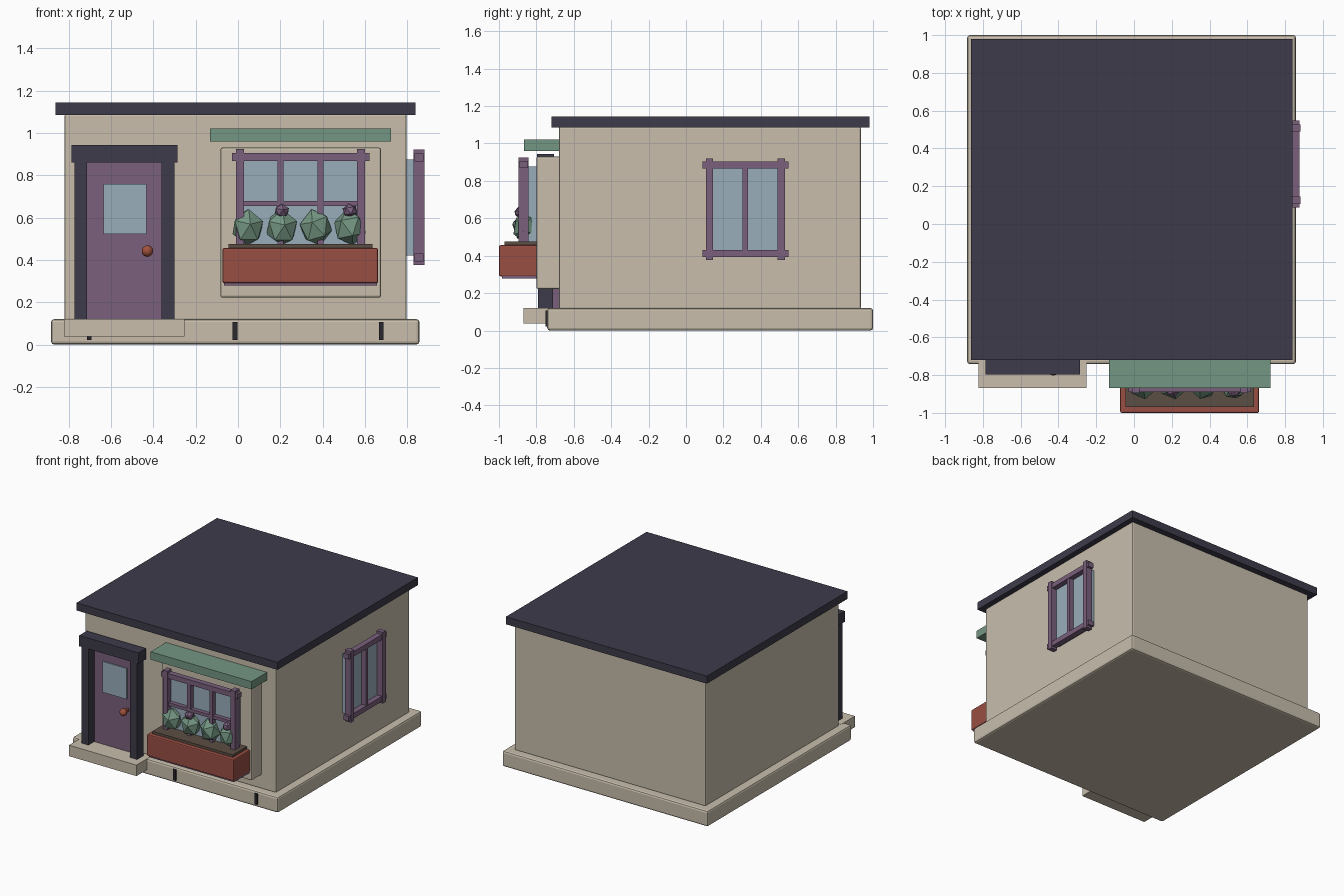
import bpy, bmesh, math, random
from mathutils import Euler

if "Cube" in bpy.data.objects:
    bpy.data.objects.remove(bpy.data.objects["Cube"])

random.seed(4)


def material(name, rgb):
    """Flat colour from 0-255 sRGB values."""
    m = bpy.data.materials.new(name)
    lin = [((c / 255 + 0.055) / 1.055) ** 2.4 for c in rgb]
    m.diffuse_color = (*lin, 1)
    m.use_nodes = True
    m.node_tree.nodes["Principled BSDF"].inputs["Base Color"].default_value = m.diffuse_color
    return m


CREAM = material("cream_plaster", (200, 190, 172))
SLATE = material("dark_slate", (61, 59, 74))
PURPLE = material("plum_paint", (122, 96, 125))
GLASS = material("pale_blue_glass", (152, 174, 187))
GREEN = material("sage_green", (116, 150, 130))
RED = material("terracotta", (153, 78, 67))
SOIL = material("soil_brown", (92, 78, 68))
COPPER = material("copper", (160, 82, 60))
CHARCOAL = material("charcoal", (40, 40, 47))


def finish(bm, name, mat):
    mesh = bpy.data.meshes.new(name)
    bm.to_mesh(mesh)
    bm.free()
    mesh.materials.append(mat)
    ob = bpy.data.objects.new(name, mesh)
    bpy.context.collection.objects.link(ob)
    return ob


def box(name, mat, xs, ys, zs, bevel=0):
    """Box spanning the given x, y and z ranges."""
    bm = bmesh.new()
    bmesh.ops.create_cube(bm, size=1)
    for v in bm.verts:
        v.co = [r[0] + (c + 0.5) * (r[1] - r[0]) for c, r in zip(v.co, (xs, ys, zs))]
    ob = finish(bm, name, mat)
    if bevel:
        mod = ob.modifiers.new("soft_edges", 'BEVEL')
        mod.width = bevel
        mod.segments = 2
    return ob


def ico(name, mat, loc, scale, rot=(0, 0, 0), subdivisions=1, floor=None):
    """Faceted ball, optionally flattened where it meets the floor height."""
    bm = bmesh.new()
    bmesh.ops.create_icosphere(bm, subdivisions=subdivisions, radius=1)
    turn = Euler(rot).to_matrix()
    for v in bm.verts:
        p = turn @ v.co
        v.co = [l + s * c for l, s, c in zip(loc, scale, p)]
        if floor is not None:
            v.co.z = max(v.co.z, floor)
    return finish(bm, name, mat)


# Building shell
box("foundation", CREAM, (-0.883, 0.857), (-0.742, 1.0), (0, 0.12), 0.014)
box("walls", CREAM, (-0.82, 0.797), (-0.68, 0.935), (0.115, 1.088), 0.009)
box("roof", SLATE, (-0.863, 0.838), (-0.72, 0.98), (1.085, 1.143))

# Foundation joints
for x in (-0.702, -0.014, 0.676):
    box("foundation_joint", CHARCOAL, (x - 0.011, x + 0.011), (-0.75, -0.741), (0.022, 0.106))

# Entrance
box("door_step", CREAM, (-0.823, -0.252), (-0.868, -0.70), (0.037, 0.121))
box("door", PURPLE, (-0.74, -0.335), (-0.72, -0.675), (0.12, 0.875))
for x in (-0.743, -0.331):
    box("door_jamb", SLATE, (x - 0.03, x + 0.03), (-0.79, -0.71), (0.12, 0.86))
box("door_lintel", SLATE, (-0.787, -0.286), (-0.796, -0.705), (0.86, 0.943))
box("door_glass", GLASS, (-0.636, -0.433), (-0.728, -0.719), (0.522, 0.758))
box("knob_stem", COPPER, (-0.438, -0.418), (-0.765, -0.715), (0.432, 0.452))
knob = ico("door_knob", COPPER, (-0.428, -0.775, 0.442), (0.028,) * 3, subdivisions=2)
for p in knob.data.polygons:
    p.use_smooth = True

# Shopfront bay and awning
box("front_bay", CREAM, (-0.083, 0.675), (-0.80, -0.67), (0.222, 0.93), 0.009)
box("awning", GREEN, (-0.133, 0.722), (-0.867, -0.675), (0.96, 1.02))


def window(name, place, u0, u1, z0, z1, mullions, bars=()):
    """Window in wall coordinates: u along the wall, d outward from it."""
    def part(label, mat, us, ds, zs):
        box(name + label, mat, *place(us, ds), zs)

    w = 0.019
    part("_glass", GLASS, (u0, u1), (-0.01, 0.038), (z0 + 0.01, z1 - 0.01))
    for u in (u0, u1):
        part("_jamb", PURPLE, (u - w, u + w), (0.032, 0.085), (z0 - 0.035, z1 + 0.037))
    for z in (z0, z1):
        part("_rail", PURPLE, (u0 - 0.038, u1 + 0.038), (0.036, 0.079), (z - w, z + w))
    for u in mullions:
        part("_mullion", PURPLE, (u - 0.014, u + 0.014), (0.034, 0.074), (z0, z1))
    for z in bars:
        part("_crossbar", PURPLE, (u0, u1), (0.034, 0.07), (z - 0.012, z + 0.012))


def on_front(us, ds):
    return us, (-0.81 - ds[1], -0.81 - ds[0])


def on_right(us, ds):
    return (0.797 + ds[0], 0.797 + ds[1]), us


window("front_window", on_front, 0.009, 0.582, 0.44, 0.887, (0.201, 0.39), (0.667,))
window("side_window", on_right, 0.126, 0.509, 0.411, 0.884, (0.317,))

# Flower box
box("planter", RED, (-0.073, 0.662), (-1.0, -0.795), (0.29, 0.456), 0.008)
box("planter_base", PURPLE, (-0.066, 0.656), (-0.985, -0.80), (0.278, 0.292))
box("planter_soil", SOIL, (-0.045, 0.635), (-0.97, -0.80), (0.45, 0.475))

# Shrubs and blossoms
for i in range(4):
    x = 0.046 + i * 0.161
    spin = (random.uniform(-0.3, 0.3), random.uniform(-0.3, 0.3), random.uniform(0, 6))
    ico("shrub", GREEN, (x, -0.858, 0.553), (0.079, 0.072, 0.09), spin, floor=0.47)
    if i % 2:
        ico("blossom", PURPLE, (x, -0.882, 0.632), (0.037, 0.037, 0.034), spin)
